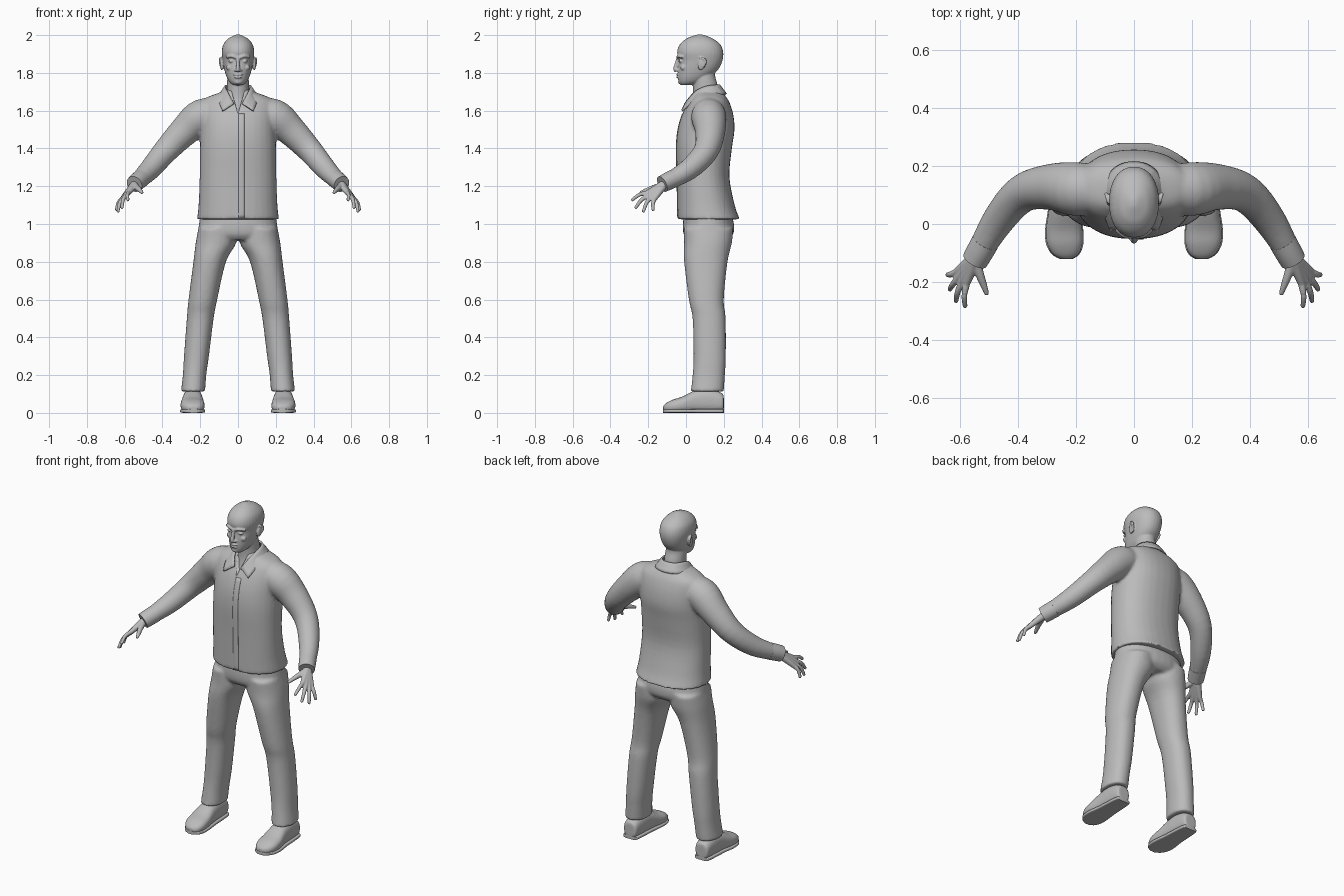
import bpy, bmesh, math
from mathutils import Vector, Matrix

if "Cube" in bpy.data.objects:
    bpy.data.objects.remove(bpy.data.objects["Cube"])

grey = bpy.data.materials.new("plain grey")
grey.use_nodes = True
grey.diffuse_color = (0.5, 0.5, 0.5, 1)
grey.node_tree.nodes["Principled BSDF"].inputs["Base Color"].default_value = (0.5, 0.5, 0.5, 1)


def dense(rows, steps=4):
    """Catmull-Rom interpolation of rows of numbers."""
    out = []
    for i in range(len(rows) - 1):
        a, b, c, d = (rows[min(max(j, 0), len(rows) - 1)] for j in range(i - 1, i + 3))
        for s in range(steps):
            t = s / steps
            out.append([q + t / 2 * (r - p + t * (2*p - 5*q + 4*r - e + t * (3*(q - r) + e - p)))
                        for p, q, r, e in zip(a, b, c, d)])
    return out + [list(rows[-1])]


def loft(bm, rings, power=2.0, sides=32):
    """Closed skin through superellipse rings given as (centre, u, v)."""
    loops = []
    for c, u, v in rings:
        loop = []
        for k in range(sides):
            a = 2 * math.pi * k / sides
            ca, sa = math.cos(a), math.sin(a)
            loop.append(bm.verts.new(c + u * math.copysign(abs(ca) ** (2 / power), ca)
                                     + v * math.copysign(abs(sa) ** (2 / power), sa)))
        loops.append(loop)
    for p, q in zip(loops, loops[1:]):
        for k in range(sides):
            n = (k + 1) % sides
            bm.faces.new((p[k], p[n], q[n], q[k]))
    bm.faces.new(loops[0][::-1])
    bm.faces.new(loops[-1])


def stack(bm, rows, power=2.2, side=1):
    """Horizontal sections: z, centre x, half width, front y, back y."""
    loft(bm, [(Vector((side * cx, (y0 + y1) / 2, z)), Vector((rx, 0, 0)),
               Vector((0, (y1 - y0) / 2, 0))) for z, cx, rx, y0, y1 in dense(rows)], power)


def tube(bm, pts, side=1, sides=20):
    """Round tube through points x, y, z, radius."""
    rows = dense(pts)
    pos = [Vector((side * r[0], r[1], r[2])) for r in rows]
    rings = []
    for i, r in enumerate(rows):
        t = (pos[min(i + 1, len(pos) - 1)] - pos[max(i - 1, 0)]).normalized()
        u = t.cross(Vector((0, 1, 0.3))).normalized()
        rings.append((pos[i], u * r[3], t.cross(u) * r[3]))
    loft(bm, rings, sides=sides)


def ball(bm, at, size, tilt=0.0):
    m = Matrix.Translation(at) @ Matrix.Rotation(tilt, 4, 'X') @ Matrix.Diagonal((*size, 1))
    bmesh.ops.create_uvsphere(bm, u_segments=20, v_segments=12, radius=1, matrix=m)


def finish(name, bm, voxel=0.0, smooth=4):
    """Turn the bmesh into an object; voxel fuses overlapping shapes."""
    bmesh.ops.recalc_face_normals(bm, faces=bm.faces)
    me = bpy.data.meshes.new(name)
    bm.to_mesh(me)
    bm.free()
    me.materials.append(grey)
    ob = bpy.data.objects.new(name, me)
    bpy.context.collection.objects.link(ob)
    if voxel:
        r = ob.modifiers.new("fuse", 'REMESH')
        r.mode, r.voxel_size, r.use_smooth_shade = 'VOXEL', voxel, True
        s = ob.modifiers.new("soften", 'SMOOTH')
        s.factor, s.iterations = 0.5, smooth
    else:
        bpy.ops.object.select_all(action='DESELECT')
        ob.select_set(True)
        bpy.context.view_layer.objects.active = ob
        bpy.ops.object.shade_smooth_by_angle(angle=math.radians(40))
    return ob


# Head and neck
bm = bmesh.new()
stack(bm, [(1.57, 0, .06, .01, .16), (1.66, 0, .06, .035, .17), (1.73, 0, .058, .037, .168),
           (1.78, 0, .056, .03, .155), (1.82, 0, .05, .03, .155)], 2)
stack(bm, [(1.735, 0, .024, -.026, .03), (1.75, 0, .044, -.038, .08), (1.78, 0, .061, -.043, .13),
           (1.82, 0, .073, -.043, .172), (1.865, 0, .081, -.038, .193), (1.91, 0, .086, -.047, .197),
           (1.95, 0, .078, -.033, .182), (1.98, 0, .054, 0, .145), (1.995, 0, .028, .035, .11),
           (2.003, 0, .008, .06, .085)])
tube(bm, [(0, -.04, 1.885, .009), (0, -.05, 1.85, .009), (0, -.056, 1.822, .012), (0, -.05, 1.81, .012)])
for s in (1, -1):
    tube(bm, [(.01, -.043, 1.881, .008), (.035, -.04, 1.889, .008), (.062, -.018, 1.883, .007)], s)
    ball(bm, (s * .036, -.029, 1.862), (.015, .009, .008))
    ball(bm, (s * .014, -.046, 1.814), (.008, .01, .007))
    ball(bm, (s * .045, -.014, 1.828), (.018, .016, .016))
    ball(bm, (s * .086, .083, 1.848), (.01, .02, .035), -.2)
    tube(bm, [(.084, .075, 1.82, .005), (.094, .1, 1.845, .006), (.096, .1, 1.872, .006),
              (.088, .072, 1.88, .005)], s)
for z, w in ((1.791, .026), (1.777, .022)):
    ball(bm, (0, -.041, z), (w, .011, .006))
ball(bm, (0, -.03, 1.752), (.02, .012, .012))
finish("head", bm, .004, 3)

# Jacket body with both sleeves
SLEEVE = [(.08, .12, 1.59, .07), (.19, .12, 1.57, .093), (.285, .128, 1.49, .08),
          (.385, .105, 1.385, .066), (.47, .01, 1.285, .056), (.545, -.12, 1.213, .041)]
bm = bmesh.new()
stack(bm, [(1.025, 0, .217, -.045, .285), (1.1, 0, .209, -.046, .258), (1.25, 0, .203, -.048, .23),
           (1.4, 0, .202, -.052, .243), (1.5, 0, .2, -.043, .257), (1.58, 0, .2, -.02, .25),
           (1.64, 0, .195, .01, .232), (1.67, 0, .165, .03, .215), (1.695, 0, .1, .04, .195),
           (1.71, 0, .07, .05, .18)], 2.25)
for s in (1, -1):
    tube(bm, SLEEVE, s, 28)
jacket = finish("jacket", bm, .009, 6)

# V neck opening
bm = bmesh.new()
tri = [bm.verts.new((x, -.1, z)) for x, z in ((-.036, 1.71), (0, 1.585), (.036, 1.71))]
face = bm.faces.new(tri)
ext = bmesh.ops.extrude_face_region(bm, geom=[face])
bmesh.ops.translate(bm, vec=(0, .155, 0), verts=[g for g in ext["geom"] if isinstance(g, bmesh.types.BMVert)])
cutter = finish("neck_opening_cutter", bm)
cutter.hide_render = True
cutter.hide_set(True)
cut = jacket.modifiers.new("neck opening", 'BOOLEAN')
cut.operation, cut.solver, cut.object = 'DIFFERENCE', 'EXACT', cutter

# Front button strip
bm = bmesh.new()
bmesh.ops.create_grid(bm, x_segments=3, y_segments=30, size=1,
                      matrix=Matrix.Translation((.018, -.2, 1.307)) @ Matrix.Rotation(math.pi / 2, 4, 'X')
                      @ Matrix.Diagonal((.016, .276, 1, 1)))
strip = finish("front_button_strip", bm)
wrap = strip.modifiers.new("lay on jacket", 'SHRINKWRAP')
wrap.target, wrap.wrap_method = jacket, 'PROJECT'
wrap.use_project_x, wrap.use_project_y, wrap.use_project_z = False, True, False
wrap.use_positive_direction, wrap.use_negative_direction = True, False
solid = strip.modifiers.new("thickness", 'SOLIDIFY')
solid.thickness, solid.offset = .005, 0

# Folded collar, from centre back to the front point
TOP = [(0, .185, 1.738), (.055, .17, 1.738), (.078, .105, 1.735), (.058, .04, 1.705), (.022, -.008, 1.64)]
LOW = [(0, .225, 1.69), (.08, .2, 1.69), (.116, .12, 1.682), (.105, .028, 1.65), (.083, -.025, 1.602)]
bm = bmesh.new()
rows = [[bm.verts.new((s * x, y, z)) for s, half in ((-1, edge[:0:-1]), (1, edge)) for x, y, z in half]
        for edge in (TOP, LOW)]
for i in range(len(rows[0]) - 1):
    bm.faces.new((rows[0][i], rows[0][i + 1], rows[1][i + 1], rows[1][i]))
collar = finish("collar", bm)
sub = collar.modifiers.new("round", 'SUBSURF')
sub.levels = sub.render_levels = 2
sub.boundary_smooth = 'PRESERVE_CORNERS'
collar.modifiers.new("thickness", 'SOLIDIFY').thickness = .01

# Trousers: hips and both legs
LEG = [(.98, .115, .094, -.012, .25), (.9, .117, .107, -.01, .243), (.8, .15, .086, -.01, .22),
       (.6, .186, .076, .015, .2), (.5, .2, .071, .035, .21), (.3, .22, .066, .04, .211),
       (.2, .23, .062, .035, .206), (.113, .238, .064, .025, .2)]
bm = bmesh.new()
stack(bm, [(1.1, 0, .19, 0, .21), (1.02, 0, .204, -.015, .25), (.95, 0, .21, -.014, .252),
           (.915, 0, .19, .01, .22)])
for s in (1, -1):
    stack(bm, LEG, 2.2, s)
finish("trousers", bm, .009, 6)

SHOE = [(.2, .24, .026, .02, .08), (.19, .24, .043, .005, .105), (.12, .24, .05, 0, .128),
        (.05, .24, .054, 0, .12), (-.02, .241, .063, 0, .086), (-.07, .239, .061, 0, .07),
        (-.105, .236, .044, .004, .052), (-.121, .234, .018, .014, .036)]
FINGERS = {"index": ((.578, -.205, 1.165), (.583, -.283, 1.128)),
           "middle": ((.594, -.2, 1.15), (.614, -.265, 1.088)),
           "ring": ((.606, -.185, 1.14), (.635, -.225, 1.068)),
           "little": ((.612, -.165, 1.135), (.643, -.175, 1.076))}
for s, label in ((1, "left"), (-1, "right")):
    # Shoe upper and its sole
    bm = bmesh.new()
    loft(bm, [(Vector((s * cx, y, (z0 + z1) / 2)), Vector((w, 0, 0)), Vector((0, 0, (z1 - z0) / 2)))
              for y, cx, w, z0, z1 in dense(SHOE)], 2.5)
    finish(label + "_shoe", bm, .006, 3)
    bm = bmesh.new()
    loft(bm, [(Vector((s * cx, y, .01)), Vector((w + .003, 0, 0)), Vector((0, 0, .01)))
              for y, cx, w, z0, z1 in dense(SHOE)], 5)
    finish(label + "_sole", bm)

    # Sleeve cuff
    bm = bmesh.new()
    tube(bm, [(.513, -.062, 1.242, .048), (.532, -.096, 1.226, .047), (.549, -.126, 1.211, .045)], s, 28)
    finish(label + "_cuff", bm)

    # Hand: palm bones, fingers and thumb fused together
    bm = bmesh.new()
    wrist = Vector((.543, -.11, 1.215))
    for root, tip in FINGERS.values():
        a, b = Vector(root), Vector(tip)
        start = wrist.lerp(a, .1)
        tube(bm, [(*wrist, .02), (*start, .021), (*wrist.lerp(a, .6), .017), (*a, .013)], s)
        bend = a.lerp(b, .5) + Vector((.005, -.004, .008))
        tube(bm, [(*a, .0125), (*bend, .0105), (*b, .0085)], s)
        ball(bm, (s * a.x, a.y, a.z), (.0125,) * 3)
        ball(bm, (s * b.x, b.y, b.z), (.0085,) * 3)
    tube(bm, [(.545, -.13, 1.203, .018), (.532, -.175, 1.19, .015), (.519, -.21, 1.178, .012),
              (.509, -.238, 1.167, .009)], s)
    ball(bm, (s * .509, -.238, 1.167), (.009,) * 3)
    finish(label + "_hand", bm, .004, 3)
